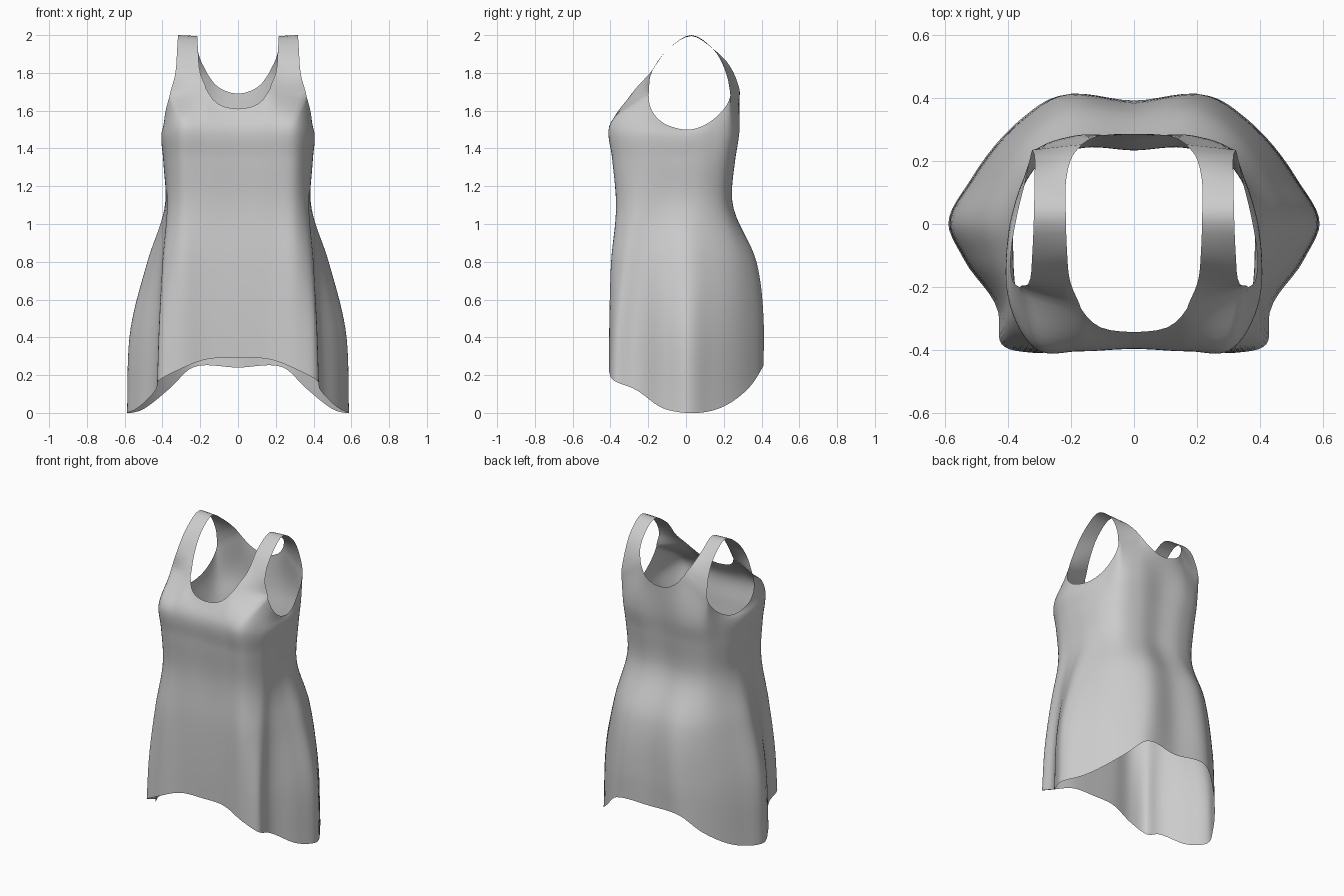
import bpy, bmesh
from mathutils import Vector as V

if "Cube" in bpy.data.objects:
    bpy.data.objects.remove(bpy.data.objects["Cube"])

NU, NV = 6, 8   # subdivisions per control span (around, upward)


def spline(pts, n, pre=None, post=None):
    """Smooth curve through pts; pre/post are points beyond the ends that steer the tangents."""
    pts = [V(p) for p in pts]
    p = [V(pre) if pre else pts[0] * 2 - pts[1]] + pts + [V(post) if post else pts[-1] * 2 - pts[-2]]
    d = [max((b - a).length, 1e-5) for a, b in zip(p, p[1:])]

    def tangent(i):
        a, b = (p[i] - p[i - 1]) / d[i - 1], (p[i + 1] - p[i]) / d[i]
        return (a * d[i] + b * d[i - 1]) / (d[i] + d[i - 1])

    out = []
    for i in range(1, len(pts)):
        m0, m1 = tangent(i) * d[i], tangent(i + 1) * d[i]
        for k in range(n):
            t = k / n
            out.append(p[i] * (2*t**3 - 3*t*t + 1) + m0 * (t**3 - 2*t*t + t)
                       + p[i + 1] * (3*t*t - 2*t**3) + m1 * (t**3 - t*t))
    return out + [pts[-1].copy()]


def level(z, xy, lift=0):
    """Points at height z; the front ones are raised by lift."""
    return [(x, y, z + (lift if y < -.35 else 0)) for x, y in xy]


def flip(q):
    return (-q[0], q[1], q[2])


def ring(pts):
    """Half section from front centre to back centre, tangent to its mirror image."""
    return spline(pts, NU, flip(pts[1]), flip(pts[-2]))


# Half sections of the garment, front centre to back centre
hem = [(0, -.385, .29), (.16, -.388, .285), (.32, -.408, .225), (.42, -.38, .17), (.43, -.28, .13),
       (.54, -.11, .02), (.588, 0, 0), (.518, .14, .012), (.355, .335, .135), (.24, .405, .24), (0, .39, .24)]
hip = level(.45, [(0, -.387), (.17, -.39), (.32, -.404), (.41, -.37), (.42, -.27), (.52, -.11),
                  (.568, 0), (.50, .14), (.35, .325), (.23, .405), (0, .39)])
belly = level(.8, [(0, -.383), (.18, -.386), (.31, -.391), (.388, -.33), (.405, -.23), (.45, -.11),
                   (.48, 0), (.43, .14), (.33, .285), (.2, .367), (0, .358)])
waist = level(1.12, [(0, -.366), (.18, -.37), (.30, -.358), (.365, -.275), (.378, -.18), (.383, -.09),
                     (.383, 0), (.36, .10), (.29, .20), (.16, .243), (0, .235)])
ribs = level(1.34, [(0, -.382), (.18, -.388), (.30, -.38), (.37, -.288), (.393, -.19), (.396, -.1),
                    (.389, 0), (.36, .115), (.30, .213), (.17, .258), (0, .25)])
bust = level(1.48, [(0, -.39), (.18, -.40), (.30, -.40), (.38, -.295), (.403, -.2), (.402, -.1),
                    (.384, .01), (.354, .13), (.308, .233), (.19, .278), (0, .27)], .035)

# Shoulder strap: inner and outer edges between the front and back strap bases
inner = [(.2, -.19, 1.80), (.212, -.09, 1.93), (.216, .03, 1.995), (.215, .14, 1.93), (.195, .215, 1.86)]
outer = [(.335, -.19, 1.78), (.322, -.09, 1.93), (.317, .03, 2.0), (.315, .14, 1.93), (.315, .215, 1.79)]

# Upper edge in pieces: front neckline, front strap base, armhole, back strap base, back neckline
neck_f = [(0, -.342, 1.61), (.105, -.328, 1.635), (.168, -.268, 1.715)]
neck_b = [(.165, .252, 1.80), (.105, .28, 1.725), (0, .285, 1.69)]
arm = [(.362, -.2, 1.68), (.385, -.175, 1.59), (.391, -.12, 1.535), (.386, -.06, 1.51),
       (.372, .02, 1.50), (.343, .14, 1.55), (.322, .235, 1.68)]
line = lambda a, b: [V(a).lerp(V(b), k / NU) for k in range(NU)]
top = (spline(neck_f, NU // 2, flip(neck_f[1]), inner[0])[:-1] + line(neck_f[2], arm[0])
       + spline(arm, NU, outer[0], outer[-1])[:-1] + line(arm[-1], neck_b[0])
       + spline(neck_b, NU // 2, inner[-1], flip(neck_b[1])))

rings = [ring(r) for r in (hem, hip, belly, waist, ribs, bust)] + [top]
body = [spline(col, NV) for col in zip(*rings)]

strap = []
for k in range(NU + 1):
    f = k / NU
    front, back = NU + k, 9 * NU - k
    mids = [V(a).lerp(V(b), f) for a, b in zip(inner, outer)]
    strap.append(spline([top[front]] + mids + [top[back]], NV // 2,
                        rings[-2][front], rings[-2][back]))

# Join both grids into one half and mirror it
bm = bmesh.new()
for grid in (body, strap):
    vs = [[bm.verts.new(p) for p in col] for col in grid]
    for a, b in zip(vs, vs[1:]):
        for j in range(len(a) - 1):
            bm.faces.new((a[j], b[j], b[j + 1], a[j + 1]))
bmesh.ops.remove_doubles(bm, verts=bm.verts, dist=1e-4)
bmesh.ops.recalc_face_normals(bm, faces=bm.faces)
if sum(f.normal.x * f.calc_area() for f in bm.faces) < 0:
    bmesh.ops.reverse_faces(bm, faces=bm.faces)
for f in bm.faces:
    f.smooth = True

mesh = bpy.data.meshes.new("tank_top")
bm.to_mesh(mesh)
bm.free()
garment = bpy.data.objects.new("tank_top", mesh)
bpy.context.collection.objects.link(garment)
mirror = garment.modifiers.new("mirror", 'MIRROR')
mirror.use_axis[0] = True
mirror.merge_threshold = 0.001
